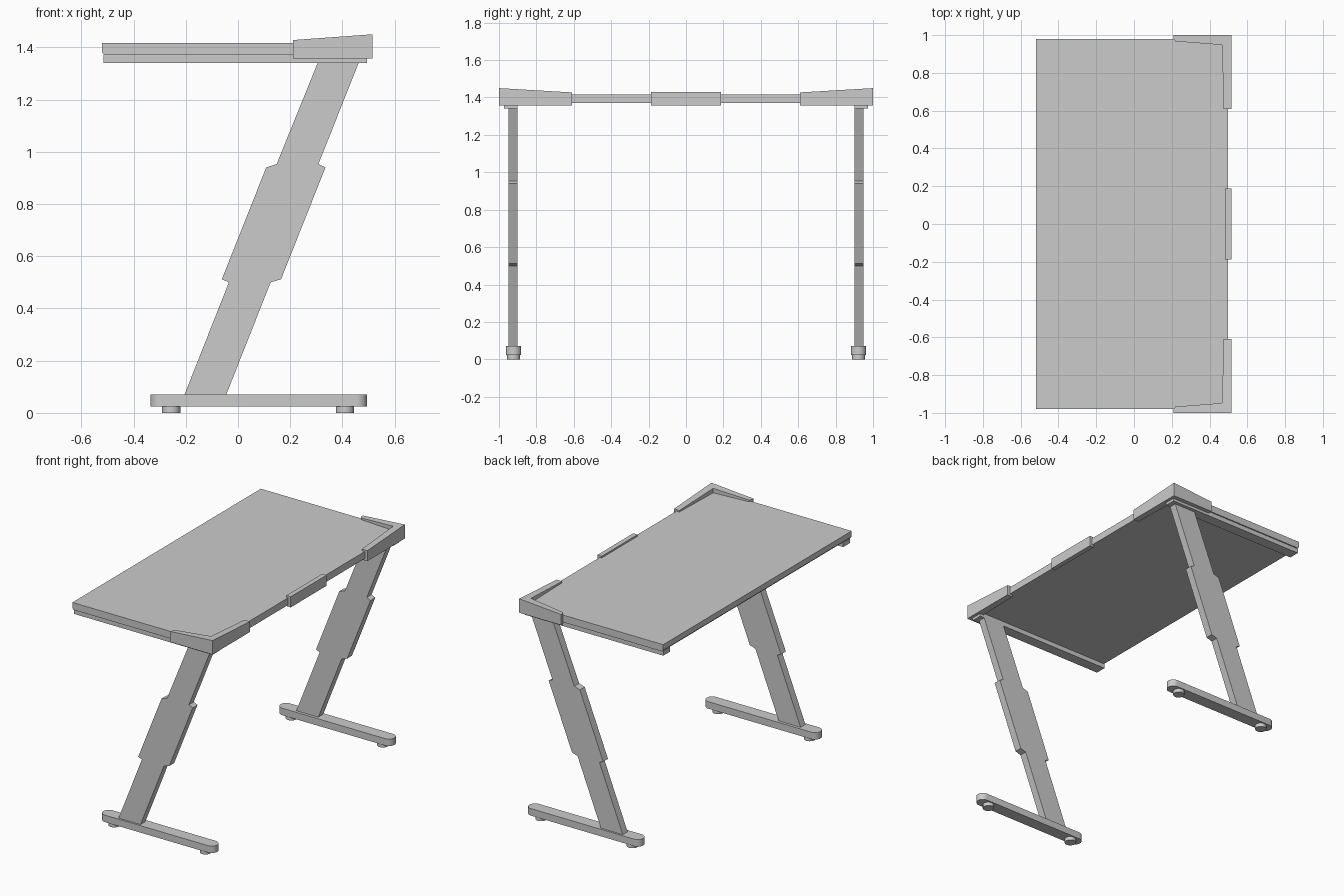
import bpy, bmesh, math

if "Cube" in bpy.data.objects:
    bpy.data.objects.remove(bpy.data.objects["Cube"])


def prism(name, lower, upper):
    """Solid between two matching outlines given as 3D points."""
    bm = bmesh.new()
    a = [bm.verts.new(p) for p in lower]
    b = [bm.verts.new(p) for p in upper]
    n = len(a)
    bm.faces.new(a)
    bm.faces.new(b[::-1])
    for i in range(n):
        j = (i + 1) % n
        bm.faces.new((a[j], a[i], b[i], b[j]))
    bmesh.ops.recalc_face_normals(bm, faces=bm.faces)
    me = bpy.data.meshes.new(name)
    bm.to_mesh(me)
    bm.free()
    ob = bpy.data.objects.new(name, me)
    bpy.context.collection.objects.link(ob)
    return ob


def side_prism(name, pts, y0, y1):
    """Profile in the xz plane, extruded along y."""
    return prism(name, [(x, y0, z) for x, z in pts], [(x, y1, z) for x, z in pts])


def plan_prism(name, pts, z0, z1):
    """Profile in the xy plane, extruded along z."""
    return prism(name, [(x, y, z0) for x, y in pts], [(x, y, z1) for x, y in pts])


def box(name, x0, x1, y0, y1, z0, z1):
    return plan_prism(name, [(x0, y0), (x1, y0), (x1, y1), (x0, y1)], z0, z1)


def arc(cx, cy, r, a0, a1, n):
    return [(cx + r * math.cos(math.radians(a0 + (a1 - a0) * i / n)),
             cy + r * math.sin(math.radians(a0 + (a1 - a0) * i / n))) for i in range(n + 1)]


def smooth(ob):
    bpy.ops.object.select_all(action='DESELECT')
    ob.select_set(True)
    bpy.context.view_layer.objects.active = ob
    bpy.ops.object.shade_smooth_by_angle(angle=math.radians(35))


# Desk top with a slightly undercut front edge
side_prism("desk_top", [(-0.52, 1.417), (0.497, 1.417), (0.497, 1.37),
                        (-0.512, 1.37), (-0.52, 1.38)], -0.98, 0.98)

# Clip at the middle of the back edge
box("back_centre_clip", 0.483, 0.515, -0.187, 0.187, 1.358, 1.428)

# Leaning leg outline with the wider telescopic sleeve in the middle
leg = [(-0.205, 0.07), (-0.045, 0.07), (0.125, 0.50), (0.165, 0.512),
       (0.335, 0.94), (0.308, 0.953), (0.462, 1.34), (0.305, 1.34),
       (0.148, 0.953), (0.108, 0.94), (-0.062, 0.512), (-0.035, 0.50)]

# Corner bracket outline with the height of each top corner
bracket = [(0.21, 1.0, 1.428), (0.515, 1.0, 1.45), (0.515, 0.61, 1.427),
           (0.475, 0.61, 1.427), (0.466, 0.948, 1.446), (0.218, 0.967, 1.428),
           (0.21, 0.98, 1.428)]

for s, side in ((-1, "right"), (1, "left")):
    side_prism(side + "_leg", leg, s * 0.90, s * 0.95)
    box(side + "_support_rail", -0.515, 0.495, s * 0.90, s * 0.972, 1.34, 1.37)
    prism(side + "_corner_bracket", [(x, s * y, 1.358) for x, y, z in bracket],
          [(x, s * y, z) for x, y, z in bracket])

    # Round-ended floor bar
    r = 0.041
    yc = s * 0.922
    outline = arc(0.495 - r, yc, r, -90, 90, 14) + arc(-0.335 + r, yc, r, 90, 270, 14)
    smooth(plan_prism(side + "_foot_bar", outline, 0.024, 0.07))

    # Floor pads
    for x, end in ((-0.256, "front"), (0.41, "back")):
        smooth(plan_prism(f"{side}_{end}_pad", arc(x, yc, 0.035, 0, 345, 23), 0, 0.026))
